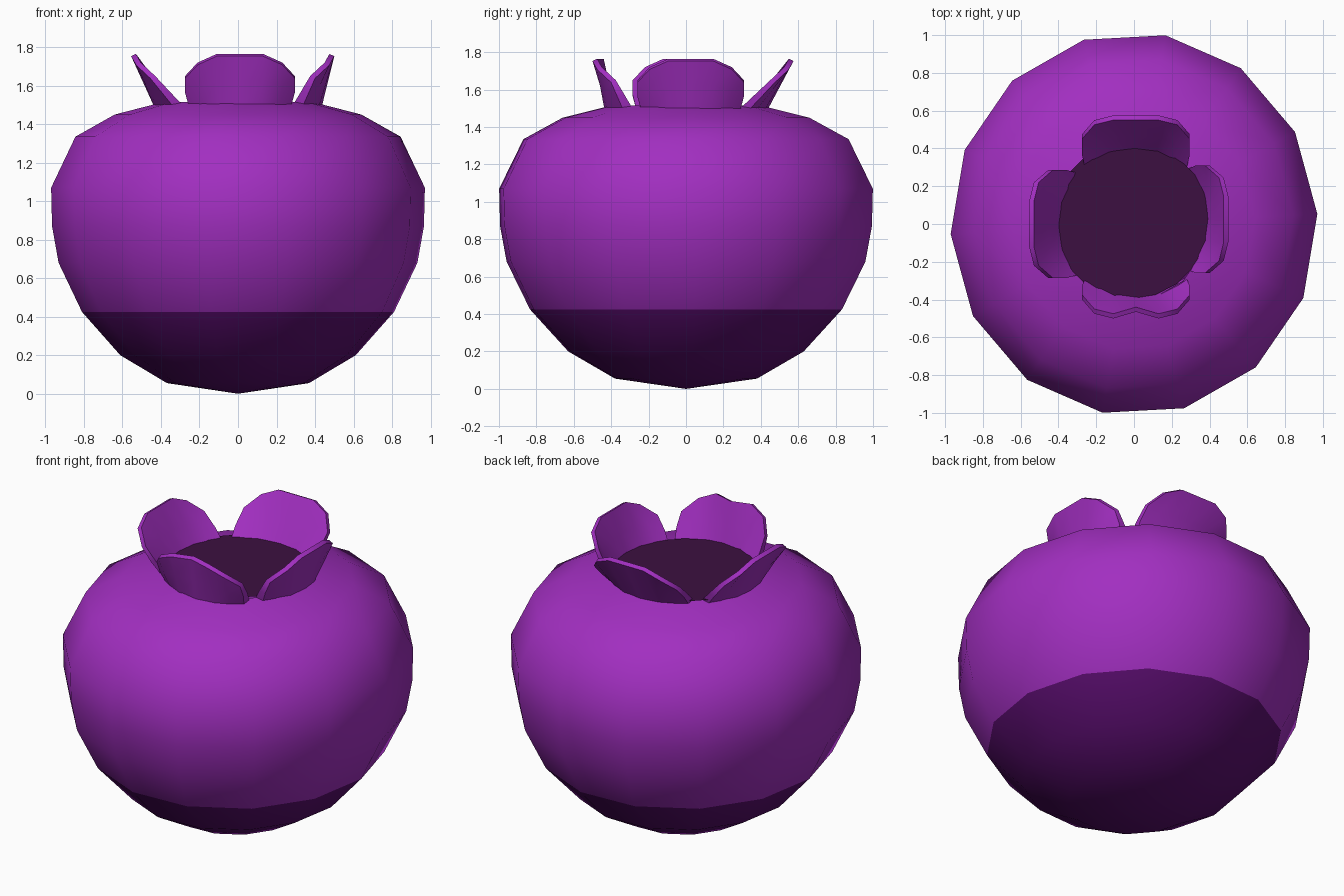
import bpy, bmesh, math
from mathutils import Matrix

if "Cube" in bpy.data.objects:
    bpy.data.objects.remove(bpy.data.objects["Cube"])


def material(name, rgb):
    m = bpy.data.materials.new(name)
    m.diffuse_color = (*rgb, 1)
    m.use_nodes = True
    m.node_tree.nodes["Principled BSDF"].inputs["Base Color"].default_value = m.diffuse_color
    return m


PURPLE = material("berry purple", (0.36, 0.028, 0.53))
DARK = material("deep purple underside", (0.10, 0.004, 0.155))
HOLLOW = material("dark plum crown", (0.046, 0.005, 0.052))


def make_object(name, bm, mats, angle):
    bmesh.ops.recalc_face_normals(bm, faces=bm.faces)
    me = bpy.data.meshes.new(name)
    bm.to_mesh(me)
    bm.free()
    for m in mats:
        me.materials.append(m)
    ob = bpy.data.objects.new(name, me)
    bpy.context.collection.objects.link(ob)
    bpy.ops.object.select_all(action='DESELECT')
    ob.select_set(True)
    bpy.context.view_layer.objects.active = ob
    bpy.ops.object.shade_smooth_by_angle(angle=math.radians(angle))
    return ob


# Berry body: 14-sided turned profile, dark below z = 0.425
SIDES = 14
profile = [(0.38, 0.055), (0.63, 0.20), (0.835, 0.425), (0.96, 0.68),
           (0.995, 0.87), (1.0, 1.07), (0.87, 1.335), (0.66, 1.45), (0.40, 1.515)]
bm = bmesh.new()
rings = []
for r, z in profile:
    ring = []
    for i in range(SIDES):
        a = math.radians(3) + i * math.tau / SIDES
        ring.append(bm.verts.new((0.972 * r * math.cos(a), 1.014 * r * math.sin(a), z)))
    rings.append(ring)
tip = bm.verts.new((0, 0, 0))
for i in range(SIDES):
    j = (i + 1) % SIDES
    bm.faces.new((tip, rings[0][j], rings[0][i]))
    for lo, hi in zip(rings, rings[1:]):
        bm.faces.new((lo[i], lo[j], hi[j], hi[i]))
for f in bm.faces:
    f.material_index = int(f.calc_center_median().z < 0.425)
make_object("berry_body", bm, [PURPLE, DARK], 60)

# Dark disc inside the crown
bm = bmesh.new()
bmesh.ops.create_circle(bm, cap_ends=True, segments=20, radius=0.415,
                        matrix=Matrix.Translation((-0.015, 0.02, 1.522)))
make_object("crown_hollow", bm, [HOLLOW], 30)


# Crown petals: curved plates leaning outward
def petal(name, turn, reach, shift, notch=0.0):
    # side, base distance, top distance, top height
    half = [(0, 0.40, 0.0, 1.765), (0.12, 0.385, 0.0, 1.765),
            (0.22, 0.34, -0.025, 1.72), (0.285, 0.30, -0.10, 1.65)]
    cols = [(-s, b, t, z) for s, b, t, z in half[:0:-1]] + half
    bm = bmesh.new()
    grid = []
    for s, b, t, z in cols:
        top = reach + t - (notch if s == 0 else 0)
        col = []
        for k in (0, 0.5, 1):
            side = s * (0.93 + 0.07 * min(1, 2 * k))
            inner = b + (top - b) * k - 0.02
            zz = 1.49 + (z - 1.49) * k
            col.append([bm.verts.new((inner, side + shift, zz)),
                        bm.verts.new((inner + 0.055 - 0.03 * k, side + shift, zz - 0.012 * k))])
        grid.append(col)
    for a, b in zip(grid, grid[1:]):
        for k in range(2):
            for w in range(2):
                bm.faces.new((a[k][w], b[k][w], b[k + 1][w], a[k + 1][w]))
        for k in (0, 2):
            bm.faces.new((a[k][0], b[k][0], b[k][1], a[k][1]))
    for c in (grid[0], grid[-1]):
        for k in range(2):
            bm.faces.new((c[k][0], c[k + 1][0], c[k + 1][1], c[k][1]))
    bmesh.ops.rotate(bm, verts=bm.verts, matrix=Matrix.Rotation(math.radians(turn), 3, 'Z'))
    make_object(name, bm, [PURPLE], 40)


petal("right_petal", 0, 0.495, 0.025)
petal("back_petal", 90, 0.57, -0.01)
petal("left_petal", 180, 0.55, 0.0)
petal("front_petal", 270, 0.495, 0.01, 0.035)
